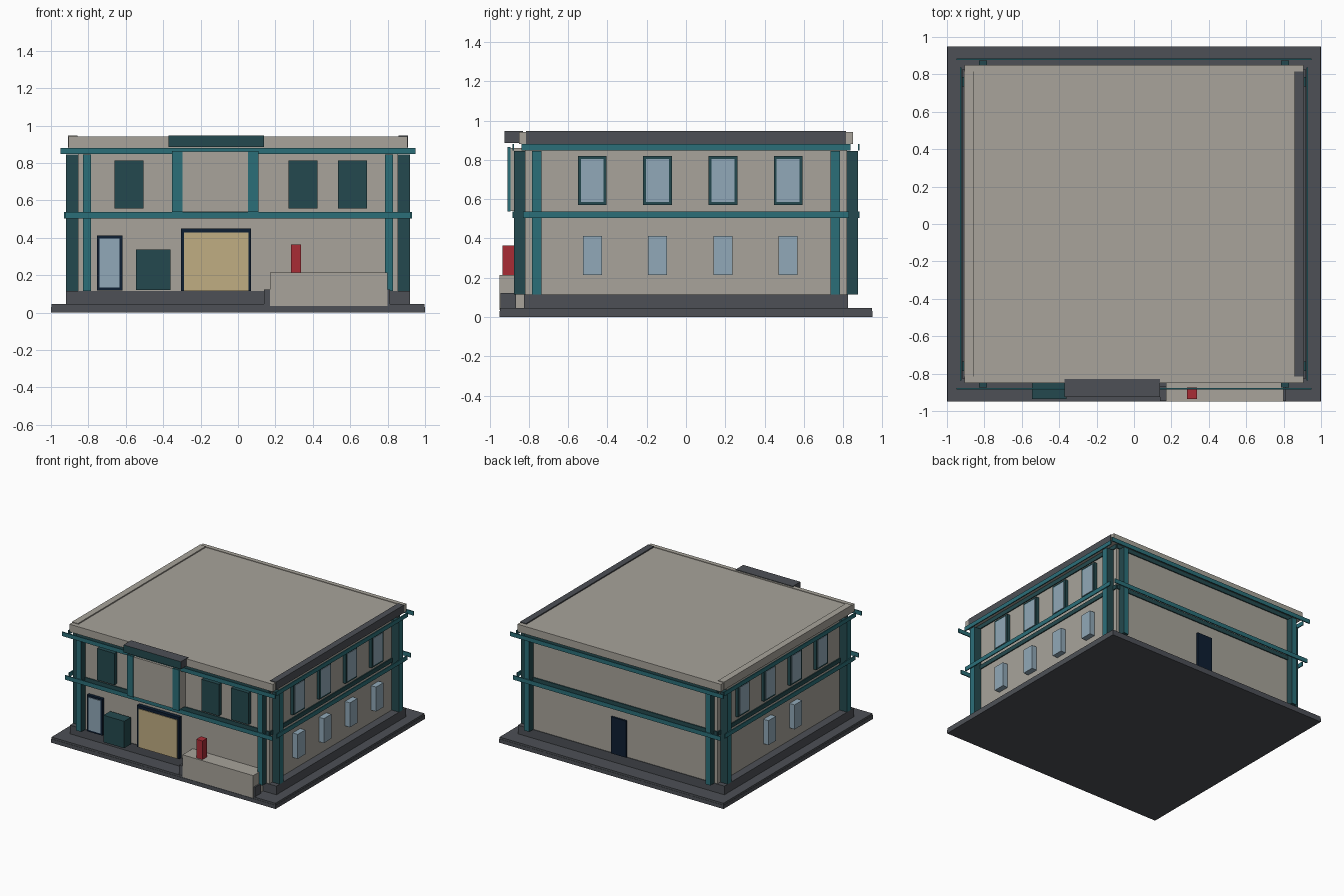
import bpy

if "Cube" in bpy.data.objects:
    bpy.data.objects.remove(bpy.data.objects["Cube"], do_unlink=True)


def material(name, *rgb):
    col = []
    for v in rgb:
        c = v / 255
        col.append(c / 12.92 if c < 0.04 else ((c + 0.055) / 1.055) ** 2.4)
    m = bpy.data.materials.new(name)
    m.use_nodes = True
    m.diffuse_color = (*col, 1)
    m.node_tree.nodes["Principled BSDF"].inputs["Base Color"].default_value = (*col, 1)
    return m


WALL = material("warm grey", 168, 164, 155)
CHAR = material("charcoal", 77, 80, 86)
TEAL = material("teal", 43, 111, 121)
DARK = material("dark teal", 36, 73, 78)
NAVY = material("navy", 13, 30, 50)
TAN = material("tan", 192, 173, 130)
RED = material("red", 168, 44, 53)
GLASS = material("pale blue", 145, 169, 184)


def box(name, x, y, z, mat, second=None, rule=None):
    """Box from three ranges; faces whose normal passes the rule take the second colour."""
    bpy.ops.mesh.primitive_cube_add(size=1, location=[sum(r) / 2 for r in (x, y, z)])
    ob = bpy.context.object
    ob.name = name
    size = [abs(r[1] - r[0]) for r in (x, y, z)]
    for v in ob.data.vertices:
        v.co = [c * s for c, s in zip(v.co, size)]
    ob.data.materials.append(mat)
    if second:
        ob.data.materials.append(second)
        for p in ob.data.polygons:
            p.material_index = int(rule(p.normal))
    return ob


def framed(name, x, y, z, face, side, border, frame, fill):
    """Frame with a thin filling plate; side 'x' or 'y' is the facing axis."""
    box(name + "_frame", x, y, z, frame)
    s = 1 if face > 0 else -1
    plate = (face, face + s * 0.004)
    inner_z = (z[0] + border, z[1] - border)
    if side == "x":
        box(name + "_panel", plate, (y[0] + border, y[1] - border), inner_z, fill)
    else:
        box(name + "_panel", (x[0] + border, x[1] - border), plate, inner_z, fill)


# Ground slab, plinth and main walls
box("ground_slab", (-1, 1), (-0.95, 0.95), (0, 0.03), CHAR)
box("pavement", (-0.998, 0.998), (-0.948, 0.948), (0.03, 0.045), CHAR)
box("plinth", (-0.92, 0.92), (-0.825, 0.825), (0.04, 0.115), CHAR)
box("walls", (-0.855, 0.855), (-0.82, 0.82), (0.115, 0.885), WALL)

# Roof with raised edges
box("roof", (-0.9, 0.9), (-0.845, 0.845), (0.88, 0.937), WALL)
for s, name in ((-1, "front"), (1, "back")):
    box(name + "_parapet", (-0.907, 0.907), (s * 0.815, s * 0.85), (0.88, 0.941), WALL)
for s, name, mat in ((-1, "right", WALL), (1, "left", CHAR)):
    box(name + "_parapet", (s * 0.857, s * 0.909), (-0.815, 0.815), (0.882, 0.946), mat)

# Corner columns: bright outer faces, dark sides
for sx in (-1, 1):
    for sy in (-1, 1):
        box("end_column", (sx * 0.785, sx * 0.83), (sy * 0.82, sy * 0.875), (0.115, 0.845),
            DARK, TEAL, lambda n: abs(n.y) > 0.5)
        box("side_column", (sx * 0.855, sx * 0.92), (sy * 0.735, sy * 0.785), (0.115, 0.845),
            DARK, TEAL, lambda n: abs(n.x) > 0.5)

# Horizontal beams: outer strip and darker strip on the wall
for s in (-1, 1):
    for z, hx, hy in (((0.503, 0.537), 0.925, 0.83), ((0.847, 0.88), 0.95, 0.838)):
        box("end_beam", (-hx, hx), (s * 0.876, s * 0.884), z, TEAL)
        box("end_beam_back", (-0.855, 0.855), (s * 0.82, s * 0.828), z, DARK)
        box("side_beam", (s * 0.921, s * 0.929), (-hy, hy), z, TEAL)
        box("side_beam_back", (s * 0.855, s * 0.863), (-0.82, 0.82), z, DARK)

# Side windows: framed above, solid pale boxes below
for s in (-1, 1):
    for i, y in enumerate((-0.477, -0.145, 0.188, 0.52)):
        framed("upper_window", (s * 0.85, s * 0.88), (y - 0.073, y + 0.073), (0.57, 0.82),
               s * 0.88, "x", 0.015, DARK, GLASS)
        if s > 0 or i in (1, 2):
            box("lower_window", (s * 0.85, s * 0.9), (y - 0.048, y + 0.048),
                (0.215, 0.412), GLASS)

# Front shutters
for x in (-0.583, 0.348, 0.612):
    box("front_shutter", (x - 0.077, x + 0.077), (-0.85, -0.81), (0.557, 0.812), DARK)

# Projecting bay with its posts and sign
box("bay", (-0.345, 0.105), (-0.903, -0.81), (0.54, 0.86), WALL)
for x in (-0.325, 0.082):
    box("bay_post", (x - 0.028, x + 0.028), (-0.91, -0.895), (0.537, 0.865), TEAL)
box("sign_board", (-0.372, 0.138), (-0.925, -0.83), (0.886, 0.946), CHAR, DARK,
    lambda n: n.y < -0.5)

# Doors
framed("entrance", (-0.755, -0.618), (-0.845, -0.81), (0.118, 0.412), -0.845, "y",
       0.015, NAVY, GLASS)
box("garage_frame", (-0.305, 0.07), (-0.85, -0.81), (0.115, 0.45), NAVY)
box("garage_door", (-0.29, 0.055), (-0.855, -0.85), (0.116, 0.427), TAN)
box("back_door", (-0.05, 0.085), (0.81, 0.835), (0.115, 0.41), NAVY)

# Front furnishings
box("bin", (-0.545, -0.36), (-0.935, -0.85), (0.12, 0.337), DARK)
box("planter_trough", (0.138, 0.812), (-0.945, -0.865), (0.04, 0.122), CHAR)
box("planter", (0.17, 0.8), (-0.949, -0.82), (0.035, 0.215), WALL)
box("red_post", (0.283, 0.338), (-0.935, -0.875), (0.21, 0.365), RED)
